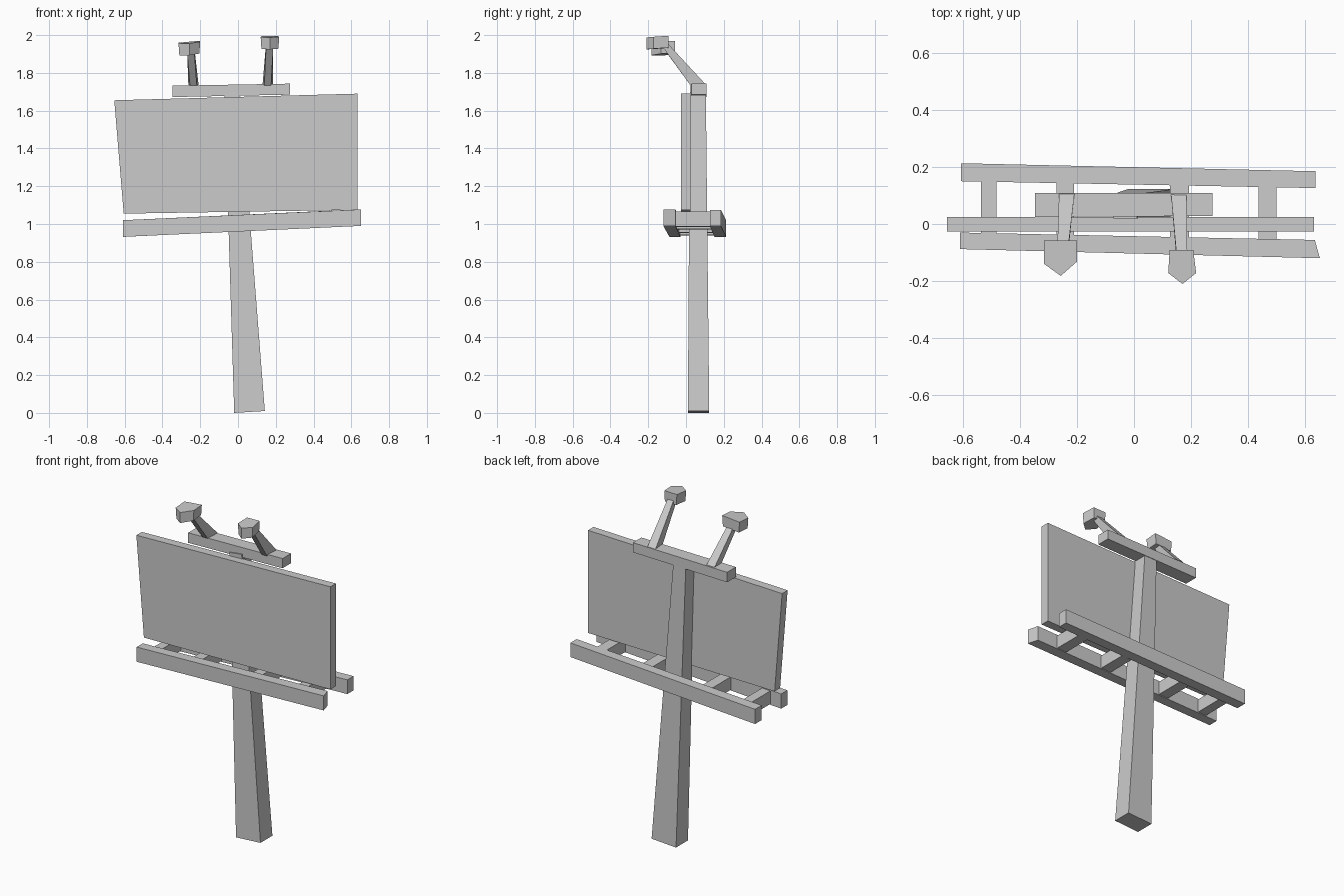
import bpy

if "Cube" in bpy.data.objects:
    bpy.data.objects.remove(bpy.data.objects["Cube"])


def loft(name, a, b):
    """Flat-faced solid joining two matching rings of points."""
    n = len(a)
    faces = [tuple(range(n))[::-1], tuple(range(n, 2 * n))]
    faces += [(i, (i + 1) % n, n + (i + 1) % n, n + i) for i in range(n)]
    me = bpy.data.meshes.new(name)
    me.from_pydata(list(a) + list(b), [], faces)
    # make normals point outwards
    import bmesh
    bm = bmesh.new()
    bm.from_mesh(me)
    bmesh.ops.recalc_face_normals(bm, faces=bm.faces)
    bm.to_mesh(me)
    bm.free()
    ob = bpy.data.objects.new(name, me)
    bpy.context.collection.objects.link(ob)
    return ob


def rect_z(x0, x1, y0, y1, z0, z1):
    """Horizontal ring, height z0 at left and z1 at right."""
    return [(x0, y0, z0), (x1, y0, z1), (x1, y1, z1), (x0, y1, z0)]


def rect_x(x, y0, y1, z0, z1, skew=0.0):
    """Ring across the x axis; skew shifts its back side."""
    return [(x, y0, z0), (x + skew, y1, z0), (x + skew, y1, z1), (x, y0, z1)]


# Tapered leaning post
loft("post", rect_z(-0.02, 0.142, 0.01, 0.123, 0.0, 0.01),
     rect_z(-0.072, 0.01, 0.02, 0.105, 1.69, 1.70))

# Crooked sign panel
front = [(-0.605, 1.055), (0.632, 1.075), (0.632, 1.69), (-0.655, 1.655)]
loft("sign_panel", [(x, -0.027, z) for x, z in front],
     [(x, 0.025, z) for x, z in front])

# Sloping walkway rails
loft("front_rail", rect_x(-0.61, -0.088, -0.03, 0.932, 1.02),
     rect_x(0.652, -0.12, -0.056, 0.99, 1.077, -0.018))
loft("back_rail", rect_x(-0.607, 0.15, 0.213, 0.932, 1.02),
     rect_x(0.637, 0.126, 0.185, 0.99, 1.075))

# Cross bars between the rails
for x0, x1 in ((-0.537, -0.482), (-0.272, -0.21), (0.127, 0.193), (0.437, 0.5)):
    zb, zt = [[z + 0.0455 * (x + 0.61) for x in (x0, x1)] for z in (0.937, 1.015)]
    dy = -0.021 * (x0 + 0.61)
    loft("cross_bar", rect_z(x0, x1, -0.05 + dy, 0.17 + dy, *zb),
         rect_z(x0, x1, -0.05 + dy, 0.17 + dy, *zt))

# Top beam carrying the lamps
loft("lamp_beam", rect_x(-0.348, 0.025, 0.108, 1.672, 1.732),
     rect_x(0.276, 0.028, 0.108, 1.685, 1.743))

# Lamp arms, leaning forward
for xa, xb, top_y, top_z in ((-0.236, -0.25, -0.09, 1.90), (0.157, 0.168, -0.11, 1.93)):
    loft("lamp_arm",
         [(xa - 0.018, 0.025, 1.732), (xa + 0.018, 0.025, 1.732),
          (xa + 0.027, 0.105, 1.738), (xa - 0.027, 0.105, 1.738)],
         [(xb - 0.019, top_y - 0.015, top_z + 0.01), (xb + 0.019, top_y - 0.015, top_z + 0.01),
          (xb + 0.019, top_y + 0.005, top_z + 0.035), (xb - 0.019, top_y + 0.005, top_z + 0.035)])

# Five-sided lamp heads
left = [(-0.315, -0.057), (-0.315, -0.14), (-0.257, -0.182), (-0.2, -0.132), (-0.2, -0.057)]
right = [(0.125, -0.092), (0.12, -0.172), (0.17, -0.21), (0.218, -0.172), (0.208, -0.092)]
for ring, z, tilt in ((left, (1.897, 1.96), 0.09), (right, (1.93, 1.993), 0.02)):
    cx = sum(p[0] for p in ring) / 5
    loft("lamp_head",
         *[[(cx + (x - cx) * s, y, h + tilt * (x - cx) + 0.07 * (y + 0.13)) for x, y in ring]
           for h, s in zip(z, (0.92, 1.0))])
